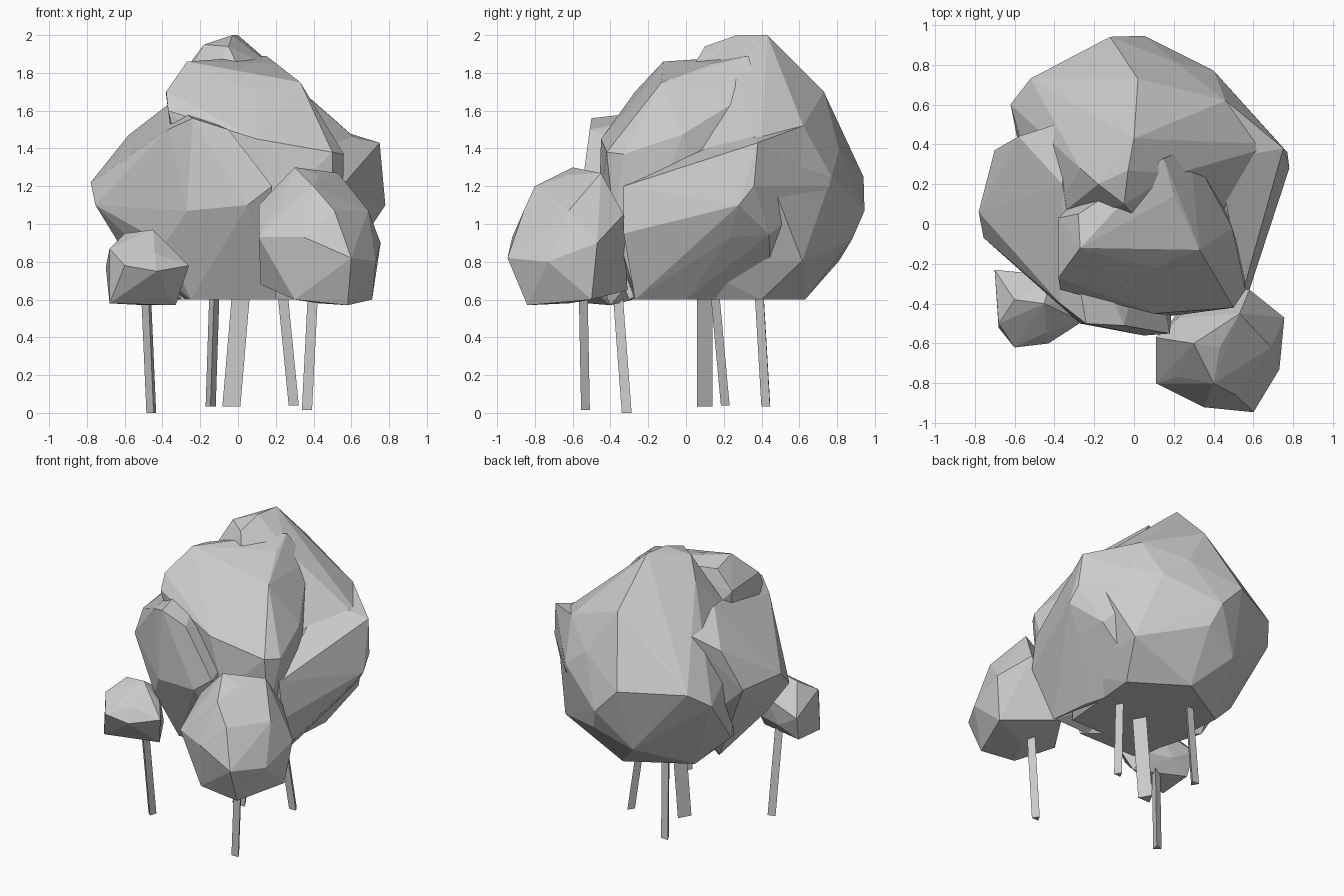
import bpy, bmesh, math
from mathutils import Vector


def blob(name, centre, radii, corners, floor):
    """Faceted foliage clump: hull of a stretched icosphere and a few outer corners, cut flat below."""
    ball = bmesh.new()
    bmesh.ops.create_icosphere(ball, subdivisions=1, radius=1)
    points = [Vector([c + r * k for c, r, k in zip(centre, radii, v.co)]) for v in ball.verts]
    ball.free()
    bm = bmesh.new()
    for p in points + [Vector(c) for c in corners]:
        bm.verts.new(p)
    bmesh.ops.convex_hull(bm, input=bm.verts[:])
    bmesh.ops.delete(bm, geom=[v for v in bm.verts if not v.link_faces], context='VERTS')
    bmesh.ops.bisect_plane(bm, geom=bm.verts[:] + bm.edges[:] + bm.faces[:],
                           plane_co=(0, 0, floor), plane_no=(0, 0, -1), clear_outer=True)
    bmesh.ops.holes_fill(bm, edges=[e for e in bm.edges if e.is_boundary])
    bmesh.ops.recalc_face_normals(bm, faces=bm.faces)
    add(name, bm)


def trunk(name, foot, top, radius, turn):
    """Leaning three-sided stem."""
    bm = bmesh.new()
    ends = []
    for p in (foot, top):
        ends.append([bm.verts.new((p[0] + radius * math.cos(turn + i * math.tau / 3),
                                   p[1] + radius * math.sin(turn + i * math.tau / 3), p[2]))
                     for i in range(3)])
    bm.faces.new(ends[0][::-1])
    bm.faces.new(ends[1])
    for i in range(3):
        j = (i + 1) % 3
        bm.faces.new((ends[0][i], ends[0][j], ends[1][j], ends[1][i]))
    add(name, bm)


def add(name, bm):
    mesh = bpy.data.meshes.new(name)
    bm.to_mesh(mesh)
    bm.free()
    bpy.context.collection.objects.link(bpy.data.objects.new(name, mesh))


# Tall rear crown
blob("rear_crown", (0.03, 0.3, 1.1), (0.66, 0.6, 0.66), [
    (0, 0.43, 2), (-0.03, 0.27, 2), (-0.18, 0.2, 1.95), (-0.05, 0.1, 1.94), (-0.27, 0.28, 1.83),
    (0.2, 0.25, 1.82), (0.02, 0.53, 1.83), (0.02, 0.73, 1.7), (0.73, 0.4, 1.36),
    (0.46, 0.62, 1.52), (0.4, 0.77, 1.25), (0.05, 0.945, 1.07), (-0.12, 0.94, 1.25),
    (-0.52, 0.73, 1.25), (-0.62, 0.6, 1.15), (0.1, 0.88, 0.92), (0.05, 0.63, 0.6),
    (0.4, 0.4, 0.6), (-0.35, 0.4, 0.6), (0.35, -0.2, 0.6), (-0.3, -0.2, 0.6)], 0.6)

# Right shoulder of the rear crown
blob("right_shoulder", (0.4, 0.25, 1.1), (0.32, 0.36, 0.35), [
    (0.75, 0.38, 1.43), (0.78, 0.28, 1.1), (0.77, 0.36, 1.2), (0.46, 0.62, 1.52),
    (0.4, 0.77, 1.2), (0.55, 0.0, 1.25), (0.58, -0.33, 0.95), (0.55, -0.33, 1.2),
    (0.66, 0.23, 0.93), (0.42, 0.32, 1.5), (0.45, -0.27, 0.6), (0.42, 0.0, 0.6),
    (0.3, 0.45, 0.6)], 0.6)

# Upper front crown
blob("upper_crown", (0.1, -0.02, 1.25), (0.44, 0.4, 0.5), [
    (-0.27, -0.12, 1.86), (-0.28, 0.05, 1.82), (0.2, 0.14, 1.85), (0.15, 0.33, 1.89),
    (-0.38, -0.27, 1.7), (-0.38, 0.03, 1.68), (0.1, -0.22, 1.7), (0.1, -0.45, 1.45),
    (0.33, -0.13, 1.75), (0.5, -0.42, 1.38), (0.56, -0.33, 1.37), (0.28, 0.38, 1.72),
    (-0.37, -0.33, 1.6), (0.2, -0.46, 1.1), (0.5, -0.38, 1.0), (0.55, -0.2, 0.95),
    (0.45, -0.26, 0.6), (-0.1, -0.28, 0.6)], 0.6)

# Front left crown
blob("left_crown", (-0.28, 0.0, 1.1), (0.39, 0.44, 0.46), [
    (-0.24, -0.5, 1.56), (-0.05, -0.51, 1.5), (0.05, -0.56, 1.1), (0.18, -0.55, 1.2),
    (-0.27, -0.5, 1.07), (-0.37, -0.4, 1.5), (-0.78, 0.06, 1.22), (-0.755, -0.07, 1.1),
    (-0.6, 0, 0.9), (-0.53, 0.28, 1.46), (-0.58, 0.44, 1.47), (-0.33, 0.52, 1.57),
    (-0.7, 0.37, 1.2), (-0.36, 0.2, 1.64), (-0.25, -0.3, 0.6),
    (0.2, -0.3, 0.6), (-0.4, 0.2, 0.6)], 0.6)

# Separate bushes at the front
blob("right_bush", (0.43, -0.62, 0.92), (0.29, 0.28, 0.34), [
    (0.3, -0.6, 1.3), (0.53, -0.45, 1.27), (0.4, -0.8, 1.2), (0.11, -0.57, 1.1),
    (0.11, -0.8, 0.93), (0.35, -0.92, 0.93), (0.6, -0.945, 0.82), (0.73, -0.73, 0.8),
    (0.755, -0.47, 0.9), (0.58, -0.33, 1.05), (0.12, -0.65, 0.68), (0.3, -0.84, 0.6),
    (0.58, -0.84, 0.57), (0.71, -0.5, 0.6), (0.35, -0.31, 0.65)], 0.57)
blob("left_bush", (-0.49, -0.4, 0.76), (0.18, 0.17, 0.19), [
    (-0.7, -0.23, 0.77), (-0.68, -0.5, 0.87), (-0.6, -0.38, 0.95), (-0.45, -0.4, 0.97),
    (-0.26, -0.49, 0.78), (-0.6, -0.62, 0.78), (-0.43, -0.6, 0.75), (-0.33, -0.4, 0.57),
    (-0.68, -0.52, 0.58), (-0.68, -0.28, 0.6), (-0.42, -0.28, 0.88)], 0.57)

# Stems
trunk("main_trunk", (-0.035, 0.085, 0.035), (0.03, 0.085, 0.8), 0.055, math.pi / 2)
trunk("back_trunk", (-0.145, 0.43, 0.035), (-0.12, 0.385, 0.8), 0.031, 0.5)
trunk("side_trunk", (0.295, 0.2, 0.04), (0.22, 0.13, 0.8), 0.031, math.pi / 2)
trunk("right_bush_trunk", (0.365, -0.54, 0.015), (0.405, -0.555, 0.8), 0.031, math.pi / 2)
trunk("left_bush_trunk", (-0.455, -0.31, 0), (-0.49, -0.37, 0.8), 0.031, -1.3)
